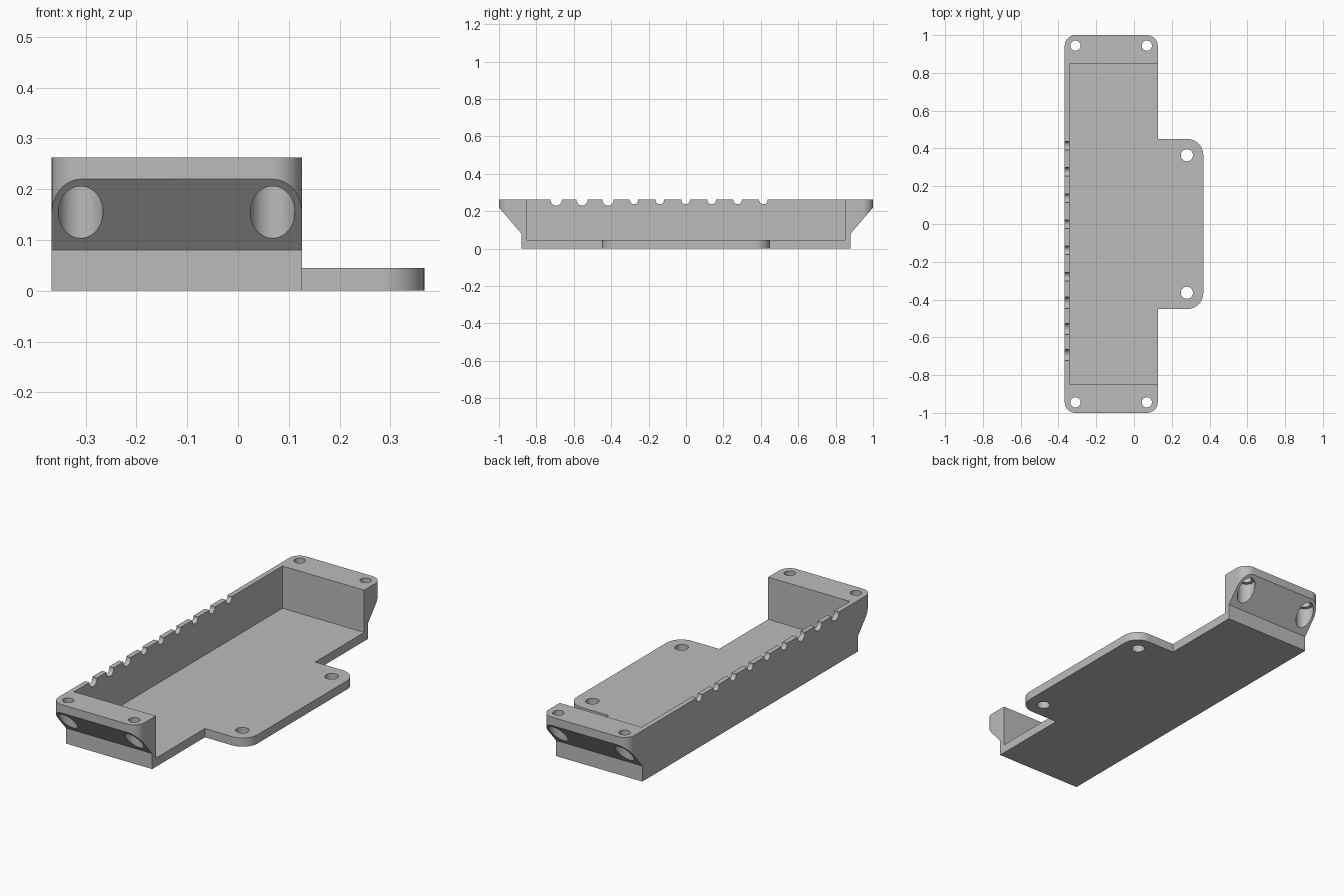
import bpy, bmesh, math
from mathutils import Vector

if "Cube" in bpy.data.objects:
    bpy.data.objects.remove(bpy.data.objects["Cube"])

grey = bpy.data.materials.new("light grey")
grey.diffuse_color = (0.5, 0.5, 0.5, 1)
grey.use_nodes = True
grey.node_tree.nodes["Principled BSDF"].inputs["Base Color"].default_value = grey.diffuse_color


def prism(name, pts, a, b, axis="Z"):
    """Extrude a closed outline from a to b: (x, y) along Z, or (y, z) along X."""
    bm = bmesh.new()

    def place(p, t):
        return (p[0], p[1], t) if axis == "Z" else (t, p[0], p[1])
    low = [bm.verts.new(place(p, a)) for p in pts]
    high = [bm.verts.new(place(p, b)) for p in pts]
    bm.faces.new(low)
    bm.faces.new(high)
    for i in range(len(pts)):
        j = (i + 1) % len(pts)
        bm.faces.new((low[i], low[j], high[j], high[i]))
    bmesh.ops.recalc_face_normals(bm, faces=bm.faces)
    mesh = bpy.data.meshes.new(name)
    bm.to_mesh(mesh)
    bm.free()
    mesh.materials.append(grey)
    ob = bpy.data.objects.new(name, mesh)
    bpy.context.collection.objects.link(ob)
    return ob


def circle(cx, cy, r, n=40):
    return [(cx + r * math.cos(2 * math.pi * i / n),
             cy + r * math.sin(2 * math.pi * i / n)) for i in range(n)]


def rounded(corners, n=12):
    """Right-angled outline of (x, y, radius) corners with arcs at the corners."""
    out = []
    for i, (x, y, r) in enumerate(corners):
        p = Vector((x, y))
        if r == 0:
            out.append((x, y))
            continue
        u = (Vector(corners[i - 1][:2]) - p).normalized()
        v = (Vector(corners[(i + 1) % len(corners)][:2]) - p).normalized()
        c = p + (u + v) * r
        for k in range(n + 1):
            t = math.pi / 2 * k / n
            q = c - v * r * math.cos(t) - u * r * math.sin(t)
            out.append((q.x, q.y))
    return out


def cut(target, tool, op="DIFFERENCE"):
    bpy.context.view_layer.objects.active = target
    mod = target.modifiers.new("cut", "BOOLEAN")
    mod.operation, mod.object, mod.solver = op, tool, "EXACT"
    bpy.ops.object.modifier_apply(modifier=mod.name)
    bpy.data.objects.remove(tool)


L, R, TAB = -0.367, 0.126, 0.367   # left wall, open side, tab edge
TOP, FLOOR = 0.263, 0.045

# Tray outline with side tab and rounded end corners
c, t = 0.058, 0.085
tray = prism("tray", rounded([
    (L, -1, c), (R, -1, c), (R, -0.45, 0), (TAB, -0.45, t),
    (TAB, 0.45, t), (R, 0.45, 0), (R, 1, c), (L, 1, c)]), 0, TOP)

# Side profile: undercut ends with sloping lips
cut(tray, prism("end_profile", [
    (-0.88, -0.1), (0.88, -0.1), (0.88, 0.08), (1.001, 0.221), (1.001, 0.4),
    (-1.001, 0.4), (-1.001, 0.221), (-0.88, 0.08)], -0.6, 0.6, "X"), "INTERSECT")

# Open cavity above the floor
cut(tray, prism("cavity", [(-0.341, -0.85), (0.6, -0.85), (0.6, 0.85),
                           (-0.341, 0.85)], FLOOR, 0.5))

# Screw holes: counterbored through the lips, plain through the tab
for s in (-1, 1):
    for x in (-0.31, 0.068):
        cut(tray, prism("screw_hole", circle(x, s * 0.944, 0.027), -0.1, 0.5))
        cut(tray, prism("counterbore", circle(x, s * 0.944, 0.044), -0.1, 0.215))
    cut(tray, prism("tab_hole", circle(0.28, s * 0.364, 0.032), -0.1, 0.5))

# Cable notches along the top of the left wall, three of them wider
for i in range(9):
    r = 0.03 if i < 3 else 0.023
    cut(tray, prism("notch", circle(-0.694 + i * 0.1385, TOP - 0.003, r, 32),
                    -0.5, -0.3, "X"))

bpy.ops.object.select_all(action="DESELECT")
tray.select_set(True)
bpy.context.view_layer.objects.active = tray
bpy.ops.object.shade_smooth_by_angle(angle=math.radians(25))
